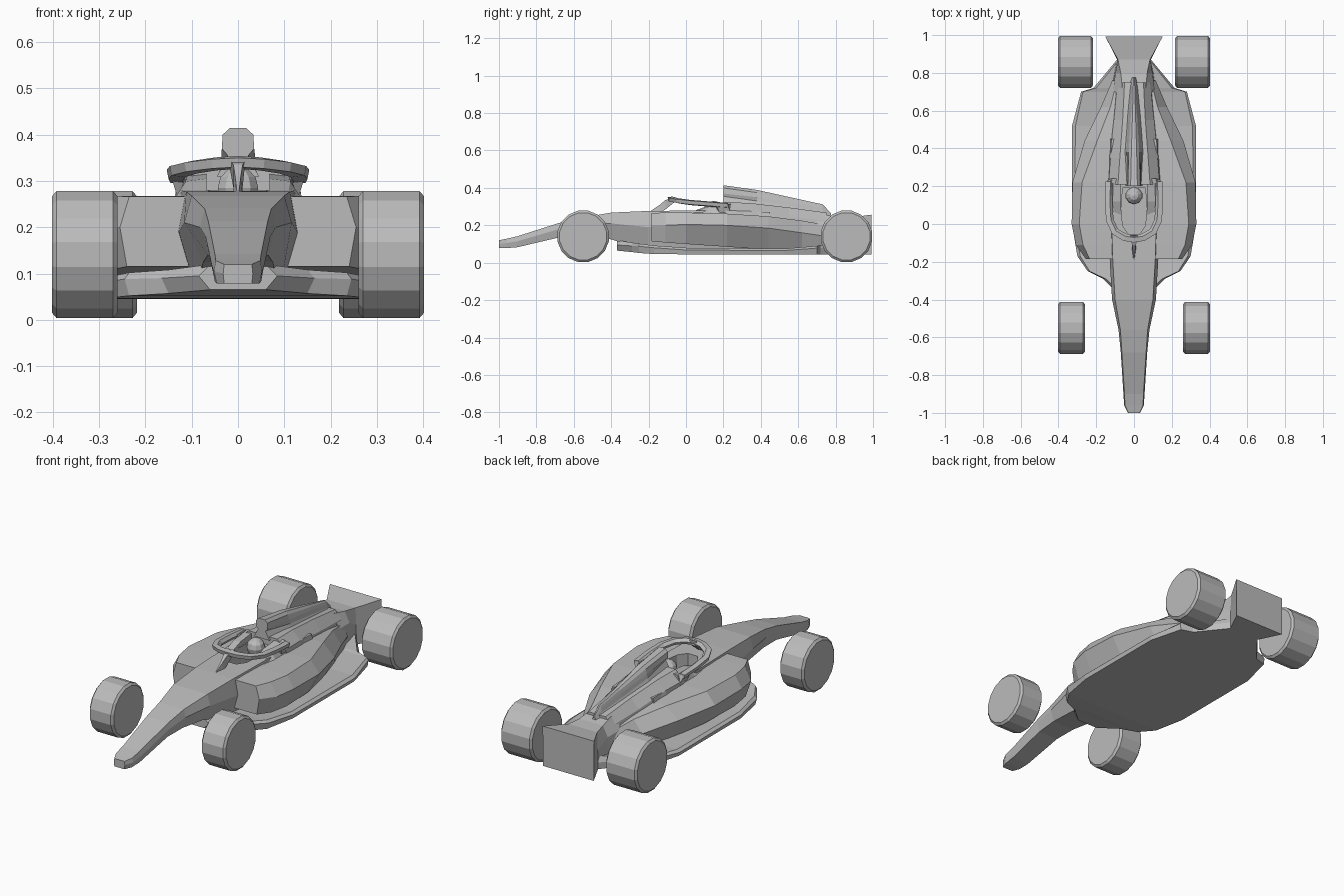
import bpy, bmesh, math
from mathutils import Vector

grey = bpy.data.materials.new("plain grey")
grey.diffuse_color = (0.5, 0.5, 0.5, 1)


def finish(name, bm):
    bmesh.ops.recalc_face_normals(bm, faces=bm.faces)
    me = bpy.data.meshes.new(name)
    bm.to_mesh(me)
    bm.free()
    me.materials.append(grey)
    ob = bpy.data.objects.new(name, me)
    bpy.context.collection.objects.link(ob)
    return ob


def skin(name, rings, closed=False):
    """Skin rings of points; cap the ends unless the path is closed."""
    bm = bmesh.new()
    vs = [[bm.verts.new(p) for p in r] for r in rings]
    n = len(vs[0])
    for a, b in zip(vs, vs[1:]):
        for i in range(n):
            j = (i + 1) % n
            bm.faces.new((a[i], a[j], b[j], b[i]))
    bm.faces.new(vs[0])
    bm.faces.new(vs[-1])
    return finish(name, bm)


def loft(name, rows):
    """Symmetric body; each row is y followed by x, z pairs from top to bottom."""
    rings = []
    for y, *c in rows:
        half = list(zip(c[::2], c[1::2]))
        rings.append([(x, y, z) for x, z in half] + [(-x, y, z) for x, z in reversed(half)])
    return skin(name, rings)


# Nose and central tub
tub = loft("nose_and_tub", [
    (-1.00, .030, .120, .032, .100, .030, .078),
    (-0.96, .048, .128, .052, .105, .046, .078),
    (-0.90, .050, .142, .056, .115, .050, .083),
    (-0.68, .064, .212, .070, .180, .058, .135),
    (-0.56, .072, .240, .082, .200, .065, .140),
    (-0.40, .100, .268, .116, .210, .075, .125),
    (-0.20, .112, .277, .128, .190, .090, .060),
    (0.20, .125, .280, .140, .200, .120, .050),
    (0.45, .120, .270, .140, .190, .120, .050)])

# Side pods with undercut and tapering tail
pods = loft("side_pods", [
    (-0.185, .235, .266, .255, .200, .240, .115),
    (-0.11, .270, .268, .308, .200, .275, .108),
    (0.00, .290, .268, .330, .205, .285, .100),
    (0.22, .275, .262, .326, .200, .260, .085),
    (0.44, .195, .248, .262, .185, .200, .070),
    (0.62, .125, .225, .175, .160, .140, .060),
    (0.76, .090, .200, .115, .140, .100, .055)])

# Flat floor with raised front splitter
loft("floor", [
    (-0.37, .060, .120, .085, .095, .060, .065),
    (-0.29, .150, .108, .165, .090, .150, .057),
    (-0.25, .235, .102, .245, .088, .235, .052),
    (-0.17, .285, .092, .300, .080, .290, .046),
    (0.00, .315, .080, .328, .068, .322, .045),
    (0.52, .310, .075, .328, .065, .322, .045),
    (0.70, .270, .090, .280, .078, .275, .045),
    (0.72, .200, .095, .215, .080, .210, .045),
    (0.87, .080, .110, .090, .080, .090, .045)])

# Lower engine cover flowing into the flared tail block
loft("engine_cover", [
    (0.21, .085, .325, .135, .280, .140, .200),
    (0.35, .075, .318, .125, .275, .150, .180),
    (0.55, .060, .295, .105, .245, .130, .130),
    (0.75, .050, .268, .085, .225, .110, .060)])
loft("tail_block", [
    (0.70, .060, .265, .110, .200, .125, .045),
    (0.80, .070, .245, .098, .190, .105, .045),
    (0.87, .085, .240, .088, .150, .090, .045),
    (0.992, .152, .257, .150, .150, .150, .045)])

# Airbox and spine
loft("airbox", [
    (0.20, .018, .414, .033, .400, .035, .370, .022, .355, .045, .310),
    (0.38, .014, .389, .028, .375, .036, .350, .040, .330, .055, .300),
    (0.58, .008, .345, .016, .335, .022, .320, .028, .300, .045, .270),
    (0.73, .004, .312, .008, .305, .012, .290, .016, .275, .030, .250),
    (0.775, .003, .265, .005, .260, .008, .255, .010, .250, .012, .240)])

# Cockpit opening
bm = bmesh.new()
plan = [(.028, -.055), (.060, -.01), (.068, .08), (.060, .19)]
loop = plan + [(-x, y) for x, y in reversed(plan)]
face = bm.faces.new([bm.verts.new((x, y, .17)) for x, y in loop])
top = bmesh.ops.extrude_face_region(bm, geom=[face])
bmesh.ops.translate(bm, vec=(0, 0, .2),
                    verts=[v for v in top["geom"] if isinstance(v, bmesh.types.BMVert)])
cutter = finish("cockpit_cutter", bm)
cutter.hide_render = True
cutter.hide_set(True)
for ob in (tub, pods):
    m = ob.modifiers.new("cockpit", 'BOOLEAN')
    m.object = cutter
    m.operation = 'DIFFERENCE'
    m.solver = 'EXACT'

# Raised cockpit sides
for s in (-1, 1):
    skin("cockpit_side", [[(s * x, y, z) for x, z in
                           ((.068, zt), (.068 + w, zt - .006), (.135, .265), (.068, .265))]
                          for y, w, zt in ((.04, .04, .276), (.12, .045, .305), (.24, .05, .318))])

# Driver helmet
bm = bmesh.new()
bmesh.ops.create_uvsphere(bm, u_segments=10, v_segments=6, radius=.046)
bmesh.ops.translate(bm, vec=(0, .15, .285), verts=bm.verts)
finish("helmet", bm)

# Protective hoop: swept around the cockpit
half = [(.130, .225, .310), (.134, .12, .318), (.128, .02, .326), (.100, -.04, .334),
        (.050, -.070, .341), (0, -.078, .344)]
path = [Vector(p) for p in half] + [Vector((-x, y, z)) for x, y, z in reversed(half[:-1])]
rings = []
for i, p in enumerate(path):
    d = path[min(i + 1, len(path) - 1)] - path[max(i - 1, 0)]
    side = Vector((d.y, -d.x, 0)).normalized()
    rings.append([p + side * a + Vector((0, 0, b)) for a, b in
                  ((-.020, .006), (.006, .010), (.020, -.004), (.014, -.018), (-.016, -.014))])
skin("hoop", rings)

# Hoop centre pillar
loft("hoop_pillar", [
    (-0.19, .002, .276, .004, .268), (-0.14, .006, .310, .010, .268),
    (-0.11, .010, .335, .010, .285), (-0.06, .022, .352, .014, .325)])
# Hoop rear mounts
for s in (-1, 1):
    skin("hoop_mount", [[(s * (x + dx), y + dy, z) for dx, dy in
                         ((-.016, -.04), (.016, -.03), (.016, .03), (-.016, .04))]
                        for x, y, z in ((.115, .21, .265), (.130, .19, .315))])


# Wheels with chamfered rims
def wheel(name, x0, x1, y):
    n, r = 16, .138
    rings = [[(x, y + q * math.cos(t), .141 + q * math.sin(t))
              for t in (2 * math.pi * (i + .5) / n for i in range(n))]
             for x, q in ((x0, r - .010), (x0 + .010, r + .002),
                          (x1 - .010, r + .002), (x1, r - .010))]
    skin(name, rings)


for s in (-1, 1):
    wheel("front_wheel", *sorted((s * .260, s * .402)), -.55)
    wheel("rear_wheel", *sorted((s * .218, s * .402)), .858)
